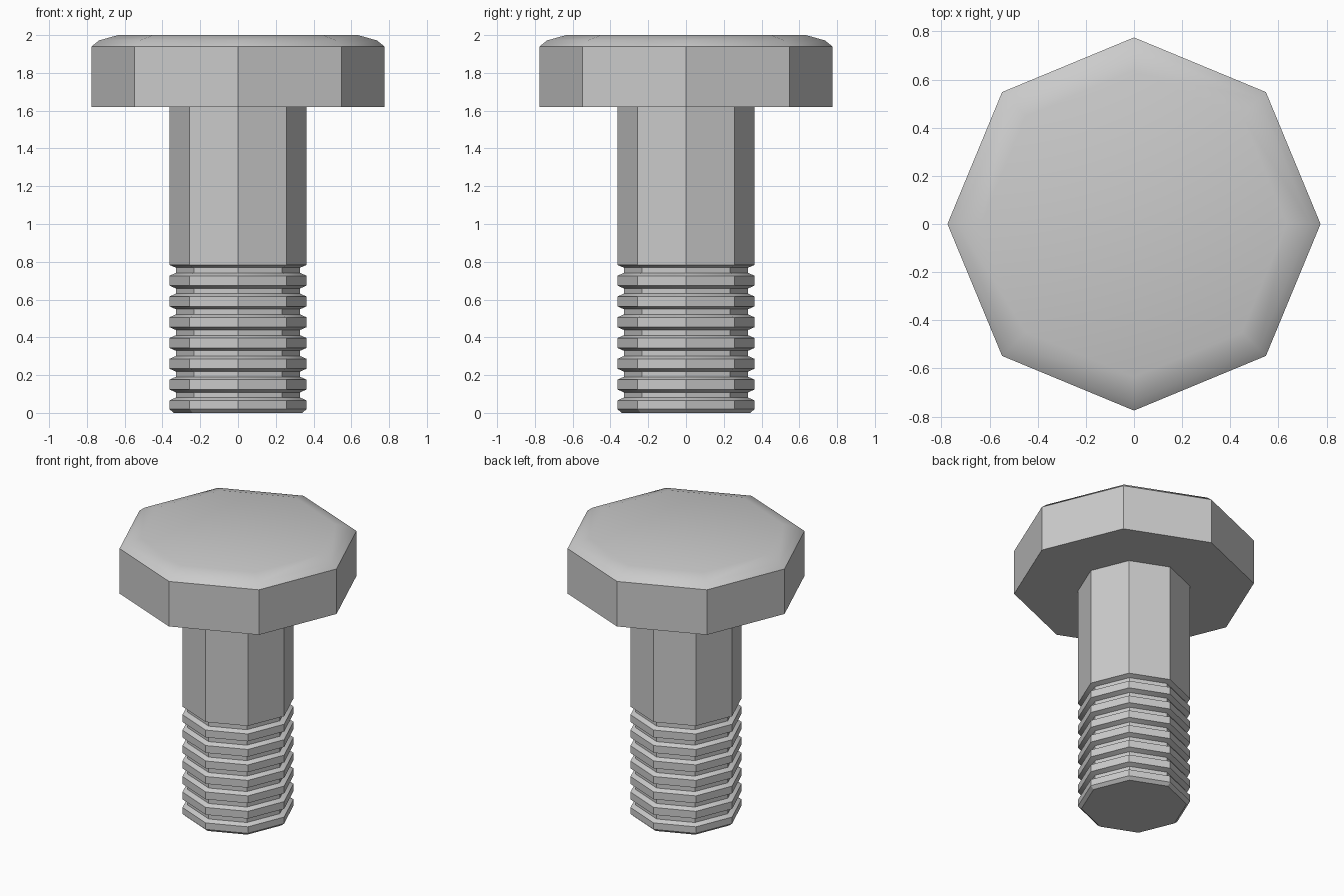
import bpy, bmesh
from math import cos, sin, pi

if "Cube" in bpy.data.objects:
    bpy.data.objects.remove(bpy.data.objects["Cube"])

SIDES = 8
SHANK_R, ROOT_R, HEAD_R = 0.363, 0.329, 0.775
PITCH, THREADS = 0.11, 7


def lathe(name, profile):
    """Closed octagonal solid through (radius, z) rings, capped at both ends."""
    bm = bmesh.new()
    rings = [[bm.verts.new((r * cos(2 * pi * i / SIDES), r * sin(2 * pi * i / SIDES), z))
              for i in range(SIDES)] for r, z in profile]
    for a, b in zip(rings, rings[1:]):
        for i in range(SIDES):
            j = (i + 1) % SIDES
            bm.faces.new((a[i], a[j], b[j], b[i]))
    bm.faces.new(rings[0][::-1])
    bm.faces.new(rings[-1])
    bmesh.ops.recalc_face_normals(bm, faces=bm.faces)
    mesh = bpy.data.meshes.new(name)
    bm.to_mesh(mesh)
    bm.free()
    obj = bpy.data.objects.new(name, mesh)
    bpy.context.collection.objects.link(obj)
    return obj


# Chamfered tip
profile = [(0.34, 0.0), (SHANK_R, 0.02)]

# Thread ridges, each followed by a flat-bottomed groove
for k in range(THREADS):
    z = 0.04 + k * PITCH
    profile += [(SHANK_R, z + 0.026), (ROOT_R, z + 0.041),
                (ROOT_R, z + 0.069), (SHANK_R, z + 0.084 if k < THREADS - 1 else 0.783)]

# Plain shank, then head with rounded top edge
profile += [(SHANK_R, 1.62), (HEAD_R, 1.62), (HEAD_R, 1.94), (0.735, 1.972), (0.635, 2.0)]

bolt = lathe("bolt", profile)
bpy.context.view_layer.objects.active = bolt
bolt.select_set(True)
bpy.ops.object.shade_smooth_by_angle(angle=pi / 6)
